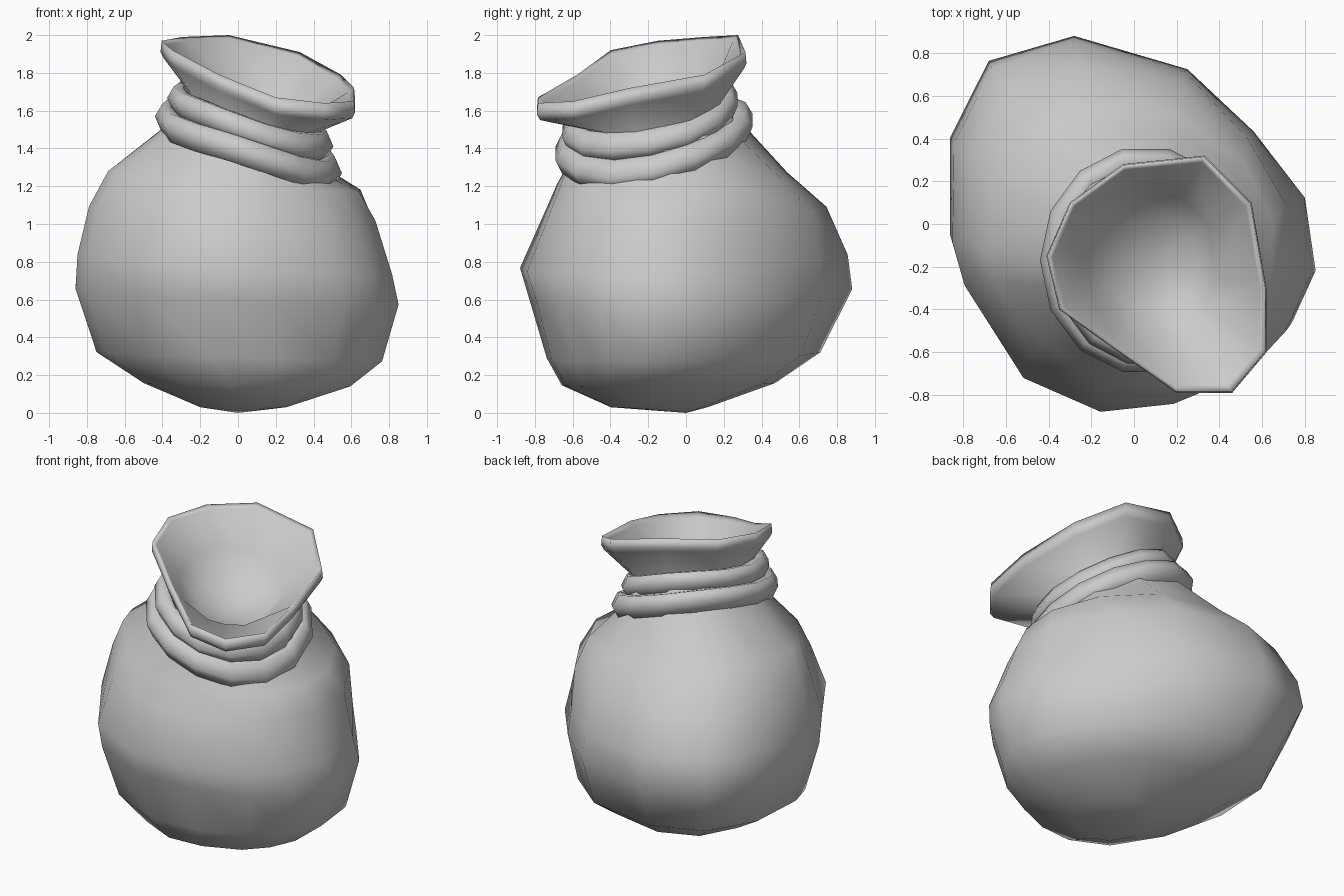
import bpy, bmesh, math

if "Cube" in bpy.data.objects:
    bpy.data.objects.remove(bpy.data.objects["Cube"])

SX, SY = -0.31, 0.18   # slope of the leaning neck


def loft(name, rows, cap_start=None, cap_end=None, wrap=False):
    """Skin rows of points, bottom to top, with optional tips."""
    bm = bmesh.new()
    vs = [[bm.verts.new(p) for p in r] for r in rows]
    n = len(rows[0])
    pairs = list(zip(vs, vs[1:]))
    if wrap:
        pairs.append((vs[-1], vs[0]))
    for a, b in pairs:
        for i in range(n):
            j = (i + 1) % n
            bm.faces.new((a[i], a[j], b[j], b[i]))
    for row, tip in ((vs[0], cap_start), (vs[-1], cap_end)):
        if tip:
            t = bm.verts.new(tip)
            for i in range(n):
                bm.faces.new((row[i], row[(i + 1) % n], t))
    bmesh.ops.recalc_face_normals(bm, faces=bm.faces)
    me = bpy.data.meshes.new(name)
    bm.to_mesh(me)
    bm.free()
    for p in me.polygons:
        p.use_smooth = True
    ob = bpy.data.objects.new(name, me)
    bpy.context.collection.objects.link(ob)
    return ob


# Sack body: one lopsided outline, refitted to the bounds of each level
outline = [(-0.28, 0.88), (0.25, 0.72), (0.56, 0.42), (0.80, 0.10), (0.85, -0.25),
           (0.74, -0.50), (0.55, -0.70), (0.20, -0.84), (-0.15, -0.88), (-0.52, -0.72),
           (-0.80, -0.28), (-0.86, -0.08), (-0.86, 0.39), (-0.68, 0.76)]
# x min, x max, y min, y max, height, lean, roundness
levels = [(-0.20, 0.26, -0.40, 0.12, 0.03, 0.0, 0.4),
          (-0.50, 0.60, -0.66, 0.48, 0.15, 0.05, 0.3),
          (-0.75, 0.77, -0.74, 0.72, 0.30, 0.1, 0.25),
          (-0.86, 0.85, -0.83, 0.88, 0.62, 0.15, 0.0),
          (-0.85, 0.82, -0.88, 0.86, 0.79, 0.2, 0.1),
          (-0.79, 0.74, -0.76, 0.76, 1.06, 0.15, 0.45),
          (-0.69, 0.66, -0.69, 0.56, 1.23, 0.25, 0.8),
          (-0.37, 0.50, -0.62, 0.33, 1.40, 1.0, 1.0),
          (-0.31, 0.44, -0.57, 0.23, 1.60, 1.0, 1.0)]
rows = []
for x0, x1, y0, y1, z, lean, rnd in levels:
    cx, cy, hx, hy = (x0 + x1) / 2, (y0 + y1) / 2, (x1 - x0) / 2, (y1 - y0) / 2
    row = []
    for px, py in outline:
        u, v = (px + 0.005) / 0.855, py / 0.88
        r = math.hypot(u, v)
        k = 1 - rnd + rnd / r
        dx, dy = u * k * hx, v * k * hy
        row.append((cx + dx, cy + dy, z + lean * (SX * dx + SY * dy)))
    rows.append(row)
loft("sack_body", rows, cap_start=(0, 0, 0))


# Two tied cords around the neck, lifted slightly at front and back
def cord(name, cx, cy, cz, rx, ry, tube, phase):
    rows, sides, n = [], 6, 14
    for s in range(sides):
        b = 2 * math.pi * s / sides
        row = []
        for i in range(n):
            a = 2 * math.pi * i / n
            out = tube * math.cos(b)
            dx, dy = (rx + out) * math.cos(a), (ry + out) * math.sin(a)
            wob = 0.008 * math.sin(3 * a + phase) + 0.15 * dy * dy
            row.append((cx + dx, cy + dy,
                        cz + SX * dx + SY * dy + wob + tube * 1.15 * math.sin(b)))
        rows.append(row)
    loft(name, rows, wrap=True)


cord("lower_cord", 0.055, -0.17, 1.42, 0.42, 0.46, 0.075, 0.4)
cord("upper_cord", 0.065, -0.19, 1.54, 0.37, 0.405, 0.07, 2.0)

# Flared open mouth: neck, thick lip, and bowl inside
rim = [(-0.05, 0.28, 2.0), (0.33, 0.32, 1.91), (0.55, 0.10, 1.79), (0.62, -0.30, 1.72),
       (0.62, -0.60, 1.65), (0.46, -0.79, 1.64), (0.20, -0.79, 1.67), (-0.10, -0.58, 1.79),
       (-0.35, -0.40, 1.92), (-0.41, -0.15, 1.97), (-0.30, 0.10, 1.99)]
cx, cy = 0.08, -0.18


def neck_row(rx, ry, z):
    row = []
    for x, y, _ in rim:
        a = math.atan2(y - cy, x - cx)
        dx, dy = rx * math.cos(a), ry * math.sin(a)
        row.append((cx + dx, cy + dy, z + SX * dx + SY * dy))
    return row


def rim_row(scale, drop):
    return [(cx + (x - cx) * scale, cy + (y - cy) * scale, z - drop) for x, y, z in rim]


mouth = [neck_row(0.37, 0.40, 1.50), neck_row(0.37, 0.40, 1.62), rim_row(0.97, 0.09),
         rim_row(1.0, 0.06), rim_row(0.99, 0.0), rim_row(0.94, 0.02),
         neck_row(0.31, 0.34, 1.66), neck_row(0.22, 0.24, 1.55)]
loft("sack_mouth", mouth, cap_end=(cx, cy, 1.51))
